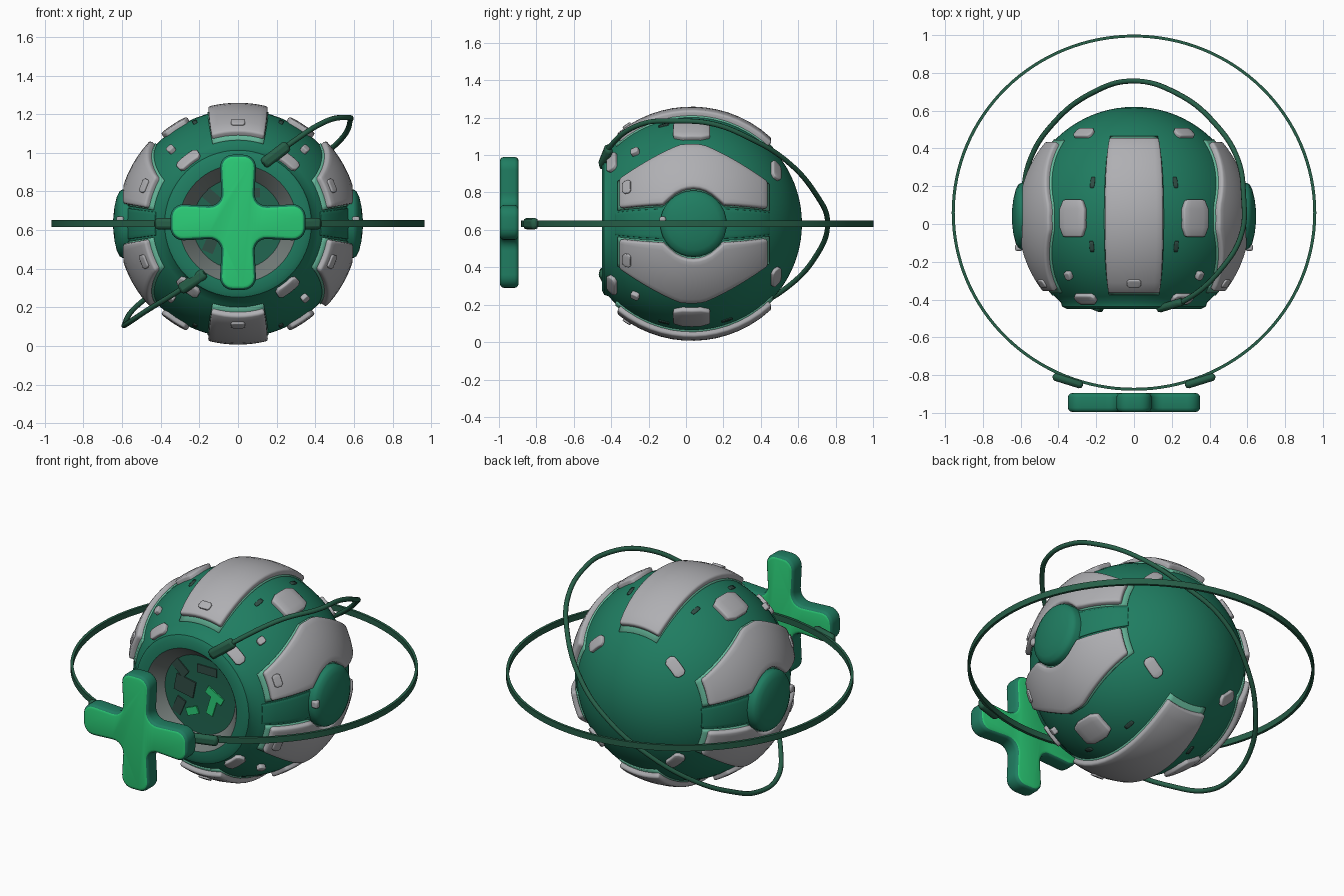
import bpy, bmesh
from math import sin, cos, pi, sqrt, radians, degrees, asin
from mathutils import Vector, Matrix

cube = bpy.data.objects.get("Cube")
if cube:
    bpy.data.objects.remove(cube, do_unlink=True)

CENTRE = Vector((0, 0.03, 0.633))
RADIUS = 0.59


def material(name, r, g, b):
    m = bpy.data.materials.new(name)
    m.use_nodes = True
    m.diffuse_color = (r, g, b, 1)
    m.node_tree.nodes["Principled BSDF"].inputs["Base Color"].default_value = (r, g, b, 1)
    return m


GREEN = material("shell green", 0.014, 0.205, 0.12)
BRIGHT = material("bright green", 0.024, 0.61, 0.185)
GREY = material("panel grey", 0.43, 0.43, 0.45)
RING = material("ring dark green", 0.02, 0.115, 0.065)
DARK = material("slot charcoal", 0.03, 0.075, 0.06)
CAVITY = material("cavity grey", 0.17, 0.20, 0.19)
FLOOR = material("cavity green", 0.015, 0.13, 0.08)
TRIM = material("pale green trim", 0.13, 0.47, 0.32)


def finish(name, bm, mats, bevel=0, thickness=0):
    """Turn a bmesh into a smooth shaded object."""
    mesh = bpy.data.meshes.new(name)
    bm.to_mesh(mesh)
    bm.free()
    for m in mats:
        mesh.materials.append(m)
    ob = bpy.data.objects.new(name, mesh)
    bpy.context.collection.objects.link(ob)
    if thickness:
        s = ob.modifiers.new("thickness", 'SOLIDIFY')
        s.thickness, s.offset = thickness, -1
    if bevel:
        b = ob.modifiers.new("soft edge", 'BEVEL')
        b.width, b.segments, b.limit_method, b.angle_limit = bevel, 2, 'ANGLE', radians(45)
    bpy.ops.object.select_all(action='DESELECT')
    ob.select_set(True)
    bpy.context.view_layer.objects.active = ob
    bpy.ops.object.shade_smooth_by_angle(angle=radians(40))
    return ob


def lathe(profile, axis, centre, steps=64, closed=False):
    """Spin (radius, height) points around an axis."""
    bm = bmesh.new()
    vs = [bm.verts.new((r, 0, h)) for r, h in profile]
    es = [bm.edges.new(p) for p in zip(vs, vs[1:])]
    if closed:
        es.append(bm.edges.new((vs[-1], vs[0])))
    bmesh.ops.spin(bm, geom=vs + es, cent=(0, 0, 0), axis=(0, 0, 1), angle=2 * pi, steps=steps)
    bmesh.ops.remove_doubles(bm, verts=bm.verts, dist=0.0005)
    bmesh.ops.recalc_face_normals(bm, faces=bm.faces)
    rot = Vector(axis).to_track_quat('Z', 'Y').to_matrix().to_4x4()
    bm.transform(Matrix.Translation(centre) @ rot)
    return bm


def patch(name, y0, y1, lo, hi, sx, sz, mat, radius=0.626, ny=14, nt=8, bevel=0.012, thick=0.06):
    """Curved plate on the ball, between angles lo(y) and hi(y) around the y axis."""
    bm = bmesh.new()
    rows = []
    for i in range(ny + 1):
        y = y0 + (y1 - y0) * i / ny
        r = sqrt(radius ** 2 - (y - CENTRE.y) ** 2)
        row = []
        for j in range(nt + 1):
            a = radians(lo(y) + (hi(y) - lo(y)) * j / nt)
            row.append(bm.verts.new((sx * r * cos(a), y, CENTRE.z + sz * r * sin(a))))
        rows.append(row)
    for a, b in zip(rows, rows[1:]):
        for j in range(nt):
            bm.faces.new((a[j], a[j + 1], b[j + 1], b[j]))
    bm.normal_update()
    f = bm.faces[:][0]
    if f.normal.dot(f.calc_center_median() - CENTRE) < 0:
        bmesh.ops.reverse_faces(bm, faces=bm.faces)
    return finish(name, bm, [mat], bevel, thick)


def panel(name, y0, y1, lo, hi, sx, sz, ny):
    """Raised grey panel with a thin pale trim showing around its foot."""
    patch(name, y0, y1, lo, hi, sx, sz, GREY, ny=ny)
    patch(name + "_trim", y0 - 0.006, y1 + 0.006, lambda y: lo(y) - 0.8, lambda y: hi(y) + 0.8,
          sx, sz, TRIM, 0.598, ny, bevel=0, thick=0.02)


def tile(name, y, angle, half_y, half_angle, sx, sz, mat, radius=0.615, **kw):
    """Small plate with clipped corners."""
    def half(v):
        return half_angle * (1 - 0.25 * max(0, abs(v - y) / half_y - 0.5) / 0.5)
    return patch(name, y - half_y, y + half_y, lambda v: angle - half(v),
                 lambda v: angle + half(v), sx, sz, mat, radius, 4, 4, **kw)


def box(name, loc, size, quat, mat, bevel):
    bm = bmesh.new()
    bmesh.ops.create_cube(bm, size=1)
    bm.transform(Matrix.Translation(loc) @ quat.to_matrix().to_4x4() @ Matrix.Diagonal((*size, 1)))
    return finish(name, bm, [mat], bevel)


def clip(name, p, q):
    d = Vector(q) - Vector(p)
    box(name, (Vector(p) + Vector(q)) / 2, (0.042, 0.06, d.length), d.to_track_quat('Z', 'Y'), RING, 0.018)


# Ball shell with a round opening in the front
end = asin(0.445 / RADIUS)
arc = [(RADIUS * cos(t), RADIUS * sin(t)) for t in
       [-end + (pi / 2 + end) * i / 32 for i in range(33)]]
mouth = [(0, -0.39), (0.235, -0.395), (0.295, -0.47), (0.305, -0.48), (0.355, -0.48), (0.38, -0.468)]
bm = lathe(mouth + arc, (0, 1, 0), CENTRE)
for f in bm.faces:
    c = f.calc_center_median() - CENTRE
    r = sqrt(c.x ** 2 + c.z ** 2)
    if c.y < -0.3 and r < 0.302:
        f.material_index = 1 if r > 0.23 else 2
finish("ball_shell", bm, [GREEN, CAVITY, FLOOR])

# Flat pieces on the floor of the opening
for x, z, w, h, turn, m in ((0.1, 0.02, 0.12, 0.045, 0.5, BRIGHT), (0.08, -0.05, 0.045, 0.11, 0.3, BRIGHT),
                            (-0.05, -0.11, 0.08, 0.045, -0.4, BRIGHT), (-0.1, 0.03, 0.13, 0.1, 0.2, DARK),
                            (0.05, 0.16, 0.13, 0.05, 0, DARK), (-0.13, 0.13, 0.1, 0.06, 0.7, DARK),
                            (-0.14, -0.1, 0.06, 0.1, 0.4, DARK)):
    box("cavity_plate", (x, -0.366, CENTRE.z + z), (w, 0.009, h),
        Matrix.Rotation(turn, 3, 'Y').to_quaternion(), m, 0)


# Grey panels, tiles, studs and slots, mirrored around the ball
def band_half(y):
    return 14.5 + 14 * (y - CENTRE.y) ** 2


def side_low(y):
    d = 0.19 ** 2 - (y - 0.04) ** 2
    return max(10, degrees(asin(sqrt(d) / 0.61))) if d > 0 else 10


def side_high(y):
    return 43.5 - 14 * max(0, abs(y - CENTRE.y) - 0.06) / 0.34


for sz in (1, -1):
    panel("centre_band", -0.37, 0.46, lambda y: 90 - band_half(y), lambda y: 90 + band_half(y), 1, sz, 14)
    tile("band_tab", -0.32, 90, 0.02, 4, 1, sz, GREY, 0.636, bevel=0.004, thick=0.02)
    for sx in (1, -1):
        panel("side_panel", -0.36, 0.44, side_low, side_high, sx, sz, 24)
        tile("panel_tab", -0.32, 22, 0.02, 4, sx, sz, GREY, 0.636, bevel=0.004, thick=0.02)
        tile("large_tile", 0.03, 57, 0.1, 7.5, sx, sz, GREY, bevel=0.01)
        tile("front_tile", -0.405, 52, 0.023, 9, sx, sz, GREY, 0.61, bevel=0.006)
        tile("back_tile", 0.49, 47, 0.022, 9, sx, sz, GREY, 0.608, bevel=0.006)
        tile("stud", -0.28, 48, 0.02, 2.2, sx, sz, GREY, 0.615, bevel=0.005)
        for y in (-0.12, 0.22):
            tile("slot", y, 67, 0.028, 1.2, sx, sz, DARK, 0.594, bevel=0, thick=0.008)

# Side strips and round hubs
for sx in (1, -1):
    patch("side_strip", -0.38, 0.45, lambda y: -8, lambda y: 8, sx, 1, GREEN, 0.595, bevel=0.003, thick=0.03)
    hub = [(0.178, 0), (0.178, 0.05), (0.168, 0.066), (0.14, 0.08), (0.09, 0.092), (0.04, 0.098), (0, 0.1)]
    finish("side_hub", lathe(hub, (sx, 0, 0), (sx * 0.547, 0.04, CENTRE.z), 32), [GREEN])
    box("hub_stud", (sx * 0.61, -0.125, CENTRE.z + 0.015), (0.04, 0.035, 0.045),
        Vector((0, 0, 1)).to_track_quat('Z', 'Y'), GREY, 0.01)

# Large level ring with its clips
band = [(0.949, -0.018), (0.965, -0.018), (0.965, 0.018), (0.949, 0.018)]
bm = lathe(band, (0, 0, 1), (0, 0, 0), 128, True)
bm.transform(Matrix.Translation((0, 0.06, CENTRE.z)) @ Matrix.Diagonal((1, 0.977, 1, 1)))
finish("level_ring", bm, [RING])
for sx in (1, -1):
    clip("level_ring_clip", (sx * 0.27, -0.855, CENTRE.z), (sx * 0.43, -0.805, CENTRE.z))

# Tilted hoop that runs behind the ball
path = [(0.13, -0.45, 0.94), (0.26, -0.41, 1.04), (0.46, -0.24, 1.165), (0.57, -0.05, 1.182), (0.58, 0.15, 1.165),
        (0.55, 0.34, 1.09), (0.43, 0.53, 0.975), (0.22, 0.695, 0.79), (0, 0.757, 0.635), (-0.22, 0.695, 0.46),
        (-0.43, 0.53, 0.285), (-0.55, 0.34, 0.18), (-0.585, 0.15, 0.115), (-0.575, -0.05, 0.115),
        (-0.47, -0.24, 0.185), (-0.30, -0.40, 0.29), (-0.17, -0.45, 0.38)]
curve = bpy.data.curves.new("tilted_hoop", 'CURVE')
curve.dimensions = '3D'
curve.bevel_depth, curve.bevel_resolution, curve.resolution_u = 0.014, 2, 8
spline = curve.splines.new('BEZIER')
spline.bezier_points.add(len(path) - 1)
for point, co in zip(spline.bezier_points, path):
    point.co = co
    point.handle_left_type = point.handle_right_type = 'AUTO'
curve.materials.append(RING)
hoop = bpy.data.objects.new("tilted_hoop", curve)
bpy.context.collection.objects.link(hoop)
bpy.ops.object.select_all(action='DESELECT')
hoop.select_set(True)
bpy.context.view_layer.objects.active = hoop
bpy.ops.object.convert(target='MESH')
clip("hoop_clip", path[0], path[1])
clip("hoop_clip", path[-1], path[-2])

# Rounded cross in front, bright on its front and back faces
bm = bmesh.new()
root, tip, reach = 0.082, 0.097, 0.35
outline = []
for k in range(4):
    turn = Matrix.Rotation(k * pi / 2, 3, 'Y')
    outline += [bm.verts.new(turn @ Vector(p)) for p in
                ((reach, 0, tip), (reach, 0, -tip), (root, 0, -root))]
bm.faces.new(outline)
bmesh.ops.bevel(bm, geom=outline, offset=0.07, segments=6, profile=0.5, affect='VERTICES')
ext = bmesh.ops.extrude_face_region(bm, geom=bm.faces[:])
bmesh.ops.translate(bm, vec=(0, 0.1, 0), verts=[v for v in ext["geom"] if isinstance(v, bmesh.types.BMVert)])
bmesh.ops.recalc_face_normals(bm, faces=bm.faces)
rims = [e for e in bm.edges if abs(e.verts[0].co.y - e.verts[1].co.y) < 0.001]
bmesh.ops.bevel(bm, geom=rims, offset=0.022, segments=3, profile=0.5, affect='EDGES')
bm.normal_update()
for f in bm.faces:
    f.material_index = 1 if abs(f.normal.y) > 0.75 else 0
bm.transform(Matrix.Translation((0, -0.995, 0.64)))
finish("front_cross", bm, [GREEN, BRIGHT])
